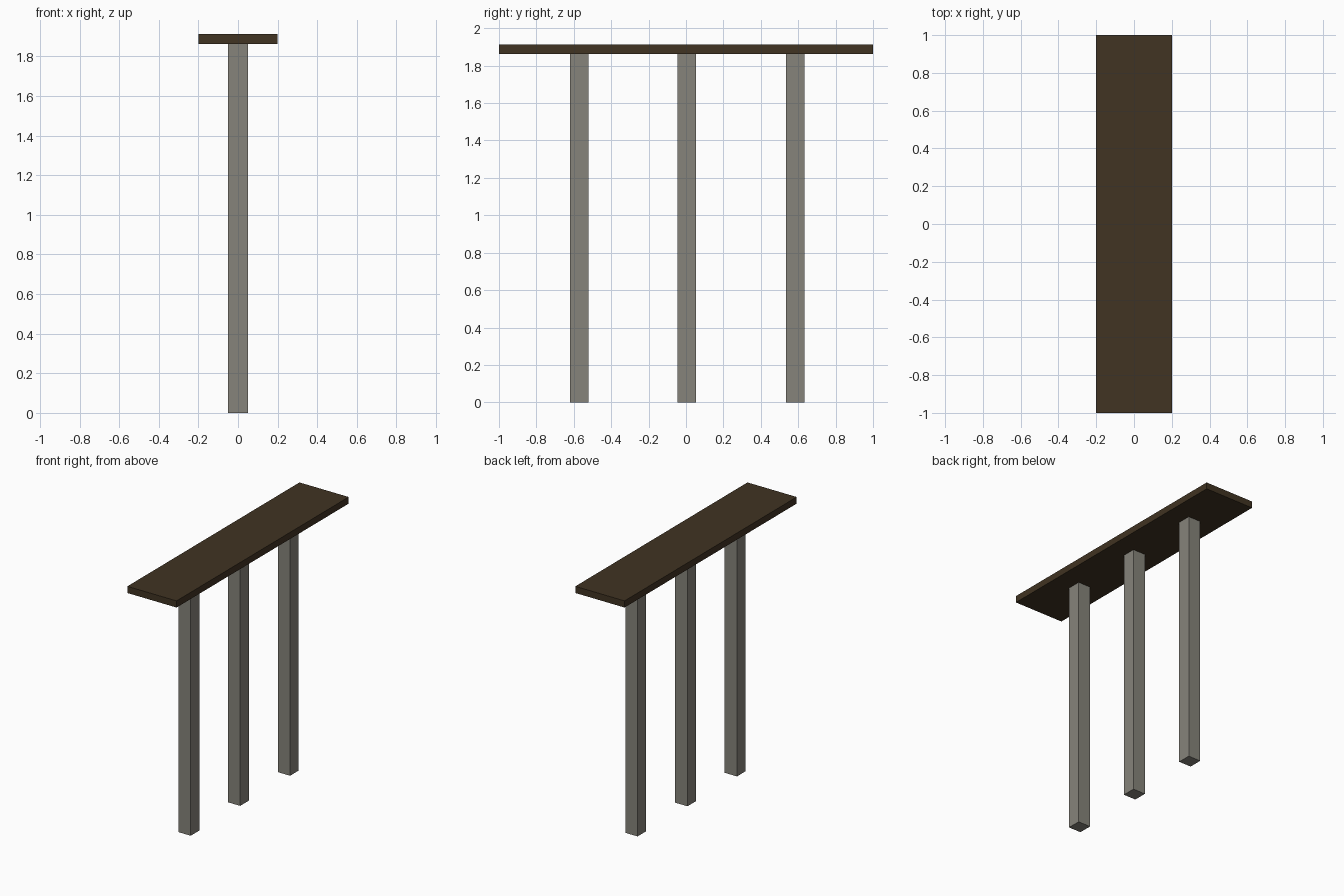
import bpy

if "Cube" in bpy.data.objects:
    bpy.data.objects.remove(bpy.data.objects["Cube"])


def material(name, rgb):
    m = bpy.data.materials.new(name)
    m.diffuse_color = (*rgb, 1.0)
    m.use_nodes = True
    m.node_tree.nodes["Principled BSDF"].inputs["Base Color"].default_value = m.diffuse_color
    return m


def box(name, x, y, z, mat):
    """Box from (min, max) ranges along each axis."""
    bpy.ops.mesh.primitive_cube_add(size=1, location=[(a + b) / 2 for a, b in (x, y, z)])
    ob = bpy.context.object
    ob.name = name
    ob.scale = [b - a for a, b in (x, y, z)]
    bpy.ops.object.transform_apply(location=False, rotation=False, scale=True)
    ob.data.materials.append(mat)
    return ob


wood = material("dark_wood", (0.052, 0.033, 0.016))
stone = material("grey_post", (0.24, 0.23, 0.197))

TOP, UNDER = 1.912, 1.863
HALF_POST = 0.05

# long plank on top
box("top_plank", (-0.2, 0.2), (-1, 1), (UNDER, TOP), wood)

# row of three square posts
for name, y in (("front_post", -0.571), ("middle_post", 0.004), ("back_post", 0.584)):
    box(name, (-HALF_POST, HALF_POST), (y - HALF_POST, y + HALF_POST), (0, UNDER), stone)
